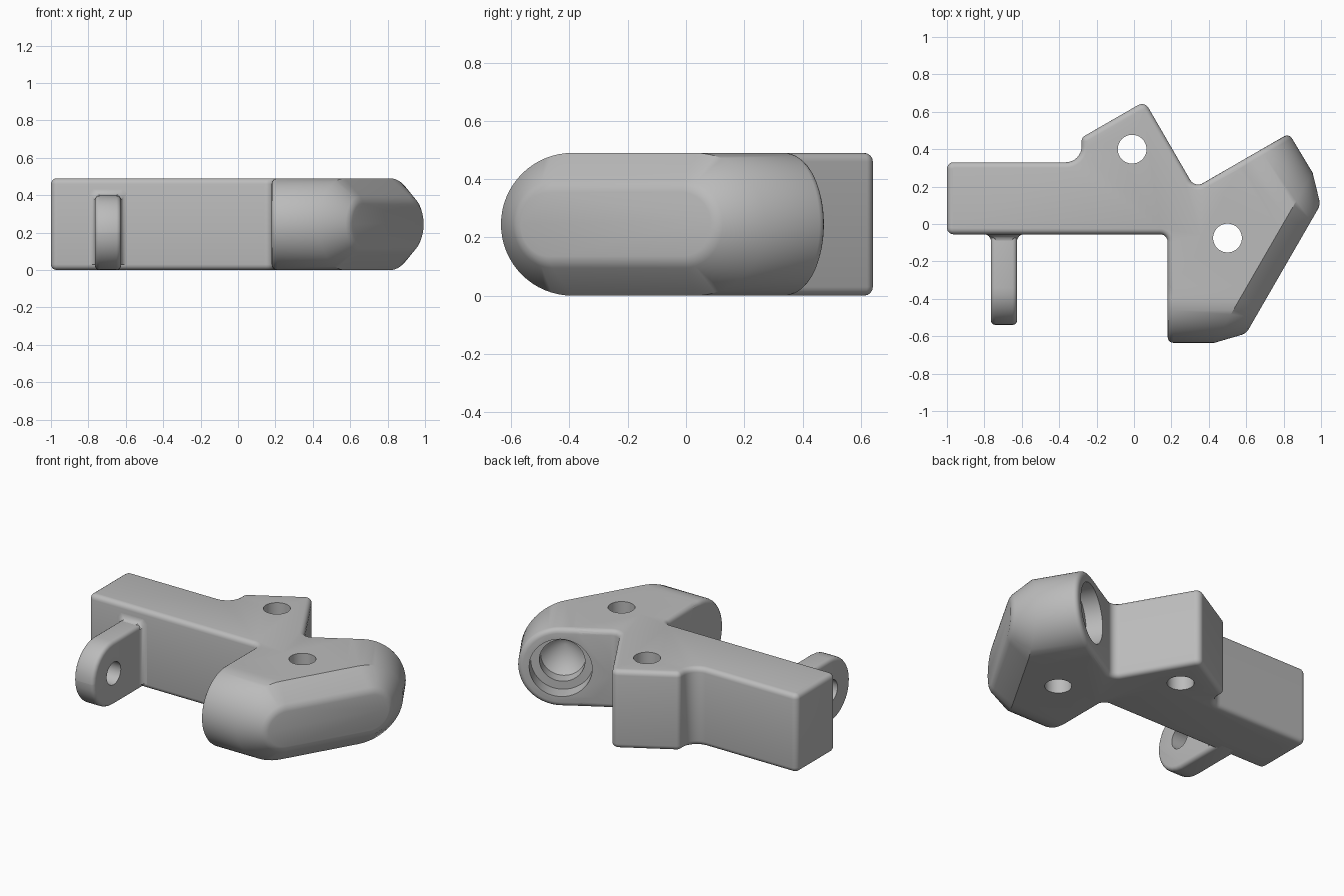
import bpy, bmesh, math
from mathutils import Vector, Matrix

if "Cube" in bpy.data.objects:
    bpy.data.objects.remove(bpy.data.objects["Cube"])

H = 0.49          # plate thickness
R = H / 2         # radius of the rounded lobe
EDGE = 0.03       # edge rounding
C30, S30 = math.cos(math.pi / 6), 0.5

grey = bpy.data.materials.new("light_grey")
grey.use_nodes = True
grey.diffuse_color = (0.5, 0.5, 0.5, 1)
grey.node_tree.nodes["Principled BSDF"].inputs["Base Color"].default_value = (0.5, 0.5, 0.5, 1)


def make(name, bm):
    bmesh.ops.recalc_face_normals(bm, faces=bm.faces)
    mesh = bpy.data.meshes.new(name)
    bm.to_mesh(mesh)
    bm.free()
    mesh.materials.append(grey)
    obj = bpy.data.objects.new(name, mesh)
    bpy.context.collection.objects.link(obj)
    return obj


def apply(obj, mod):
    bpy.context.view_layer.objects.active = obj
    bpy.ops.object.modifier_apply(modifier=mod.name)


def rounded(corners, steps=8):
    """Outline from (x, y, radius) corners, each replaced by an arc."""
    out = []
    for i, (x, y, r) in enumerate(corners):
        p = Vector((x, y))
        a = (Vector(corners[i - 1][:2]) - p).normalized()
        b = (Vector(corners[(i + 1) % len(corners)][:2]) - p).normalized()
        if r == 0:
            out.append(p)
            continue
        half = a.angle(b) / 2
        mid = (a + b).normalized()
        centre = p + mid * (r / math.sin(half))
        start = p + a * (r / math.tan(half)) - centre
        end = p + b * (r / math.tan(half)) - centre
        turn = start.angle_signed(end)
        for k in range(steps + 1):
            out.append(centre + Matrix.Rotation(-turn * k / steps, 2) @ start)
    return out


def prism(name, outline, height, bevel):
    bm = bmesh.new()
    face = bm.faces.new([bm.verts.new((p.x, p.y, 0)) for p in outline])
    ext = bmesh.ops.extrude_face_region(bm, geom=[face])["geom"]
    bmesh.ops.translate(bm, vec=(0, 0, height),
                        verts=[g for g in ext if isinstance(g, bmesh.types.BMVert)])
    obj = make(name, bm)
    mod = obj.modifiers.new("round", "BEVEL")
    mod.width, mod.segments = bevel, 4
    mod.limit_method, mod.angle_limit = "ANGLE", math.radians(60)
    mod.use_clamp_overlap = False
    apply(obj, mod)
    return obj


def boolean(obj, other, operation):
    mod = obj.modifiers.new(operation, "BOOLEAN")
    mod.object, mod.operation, mod.solver = other, operation, "EXACT"
    apply(obj, mod)
    bpy.data.objects.remove(other)


def lathe_cutter(profile, origin, axis):
    """Solid of revolution from (depth, radius) pairs along an axis."""
    bm = bmesh.new()
    verts = [bm.verts.new((r, 0, d)) for d, r in profile]
    for a, b in zip(verts, verts[1:]):
        bm.edges.new((a, b))
    bmesh.ops.spin(bm, geom=bm.verts[:] + bm.edges[:], cent=(0, 0, 0),
                   axis=(0, 0, 1), angle=2 * math.pi, steps=48)
    bmesh.ops.remove_doubles(bm, verts=bm.verts, dist=1e-4)
    bm.transform(Matrix.Translation(origin) @ Vector(axis).to_track_quat("Z", "Y").to_matrix().to_4x4())
    cutter = make("cutter", bm)
    cutter.hide_render = True
    return cutter


def ring(centre, u, ru, rz, n=64):
    return [centre + u * (ru * math.cos(2 * math.pi * k / n))
            + Vector((0, 0, rz * math.sin(2 * math.pi * k / n))) for k in range(n)]


# Main plate: long arm, slanted block and the web behind the lobe
body = prism("body", rounded([
    (-1, -0.055, 0.035), (0.18, -0.055, 0.04), (0.18, -0.36, 0), (0.55, -0.36, 0),
    (0.77, 0.03, 0), (0.59, 0.345, 0), (0.325, 0.193, 0.05), (0.057, 0.656, 0.04),
    (-0.28, 0.462, 0.035), (-0.28, 0.33, 0.085), (-1, 0.33, 0.035)]), H, EDGE)

# Lobe: two angled round ends running into a chamfered flat nose
ends = [(Vector((0.18, -0.39, R)), Vector((1, 0, 0)), Vector((0, -1, 0))),
        (Vector((0.617, 0.362, R)), Vector((S30, -C30, 0)), Vector((C30, S30, 0)))]
points = []
for centre, axis, out in ends:
    for shift in (0, 0.08):
        for k in range(5):
            a = math.pi / 2 * k / 4
            r = R - EDGE * (1 - math.cos(a))
            points += ring(centre + axis * EDGE * (1 - math.sin(a)) - out * shift, out, r, r)
normal, along = Vector((C30, -S30, 0)), Vector((S30, C30, 0))
for depth, ru, rz, half in ((0.69, 0.283, R, 0.242), (0.795, 0.155, 0.15, 0.26),
                            (0.807, 0.135, 0.13, 0.262), (0.812, 0.115, 0.11, 0.262)):
    for side in (-1, 1):
        c = normal * depth + along * (0.19 + side * half) + Vector((0, 0, R))
        points += ring(c, along, ru, rz)
bm = bmesh.new()
for p in points:
    bm.verts.new(p)
hull = bmesh.ops.convex_hull(bm, input=bm.verts[:])
bmesh.ops.delete(bm, geom=list({g for g in hull["geom_interior"] + hull["geom_unused"]
                                if isinstance(g, bmesh.types.BMVert)}), context="VERTS")
bmesh.ops.dissolve_limit(bm, angle_limit=0.01, verts=bm.verts[:], edges=bm.edges[:])
lobe = make("lobe", bm)

# Side tab with a round end, and its flared foot
tab = prism("tab", rounded([(-0.54, 0, 0.199), (0.03, 0, 0), (0.03, 0.4, 0), (-0.54, 0.4, 0.199)]),
            0.14, 0.025)
tab.data.transform(Matrix(((0, 0, 1, -0.765), (1, 0, 0, 0), (0, 1, 0, 0), (0, 0, 0, 1))))
boolean(tab, lathe_cutter([(-0.2, 0), (-0.2, 0.07), (0.2, 0.07), (0.2, 0)],
                          (-0.695, -0.34, 0.2), (1, 0, 0)), "DIFFERENCE")
bm = bmesh.new()
loops = []
for k in range(7):
    a = math.pi / 2 * k / 6
    grow = 0.04 * (1 - math.cos(a))
    y = -0.095 + 0.041 * math.sin(a)
    w = 0.069 + grow
    loops.append([bm.verts.new((-0.695 + x, y, z)) for x, z in
                  ((-w, EDGE), (w, EDGE), (w, 0.375 + grow), (w - 0.025, 0.399 + grow),
                   (0.025 - w, 0.399 + grow), (-w, 0.375 + grow))])
for low, high in zip(loops, loops[1:]):
    for i in range(6):
        bm.faces.new((low[i - 1], low[i], high[i], high[i - 1]))
bm.faces.new(loops[0])
bm.faces.new(loops[-1])
foot = make("tab_foot", bm)

# Merge the lobe, then drill the pin holes and stepped end bores
boolean(body, lobe, "UNION")
for x, y, top in ((-0.01, 0.4, 0.7), (0.5, -0.075, 0.7), (-0.87, 0.14, 0.3)):
    boolean(body, lathe_cutter([(-0.1, 0), (-0.1, 0.077), (top, 0.077), (top, 0)],
                               (x, y, 0), (0, 0, 1)), "DIFFERENCE")
for centre, axis, out in ends:
    boolean(body, lathe_cutter([(-0.1, 0), (-0.1, 0.18), (0.1, 0.18), (0.1, 0.13),
                                (0.18, 0.13), (0.32, 0)], centre, axis), "DIFFERENCE")

for obj in (body, tab, foot):
    bpy.ops.object.select_all(action="DESELECT")
    obj.select_set(True)
    bpy.context.view_layer.objects.active = obj
    bpy.ops.object.shade_smooth_by_angle(angle=math.radians(30))
